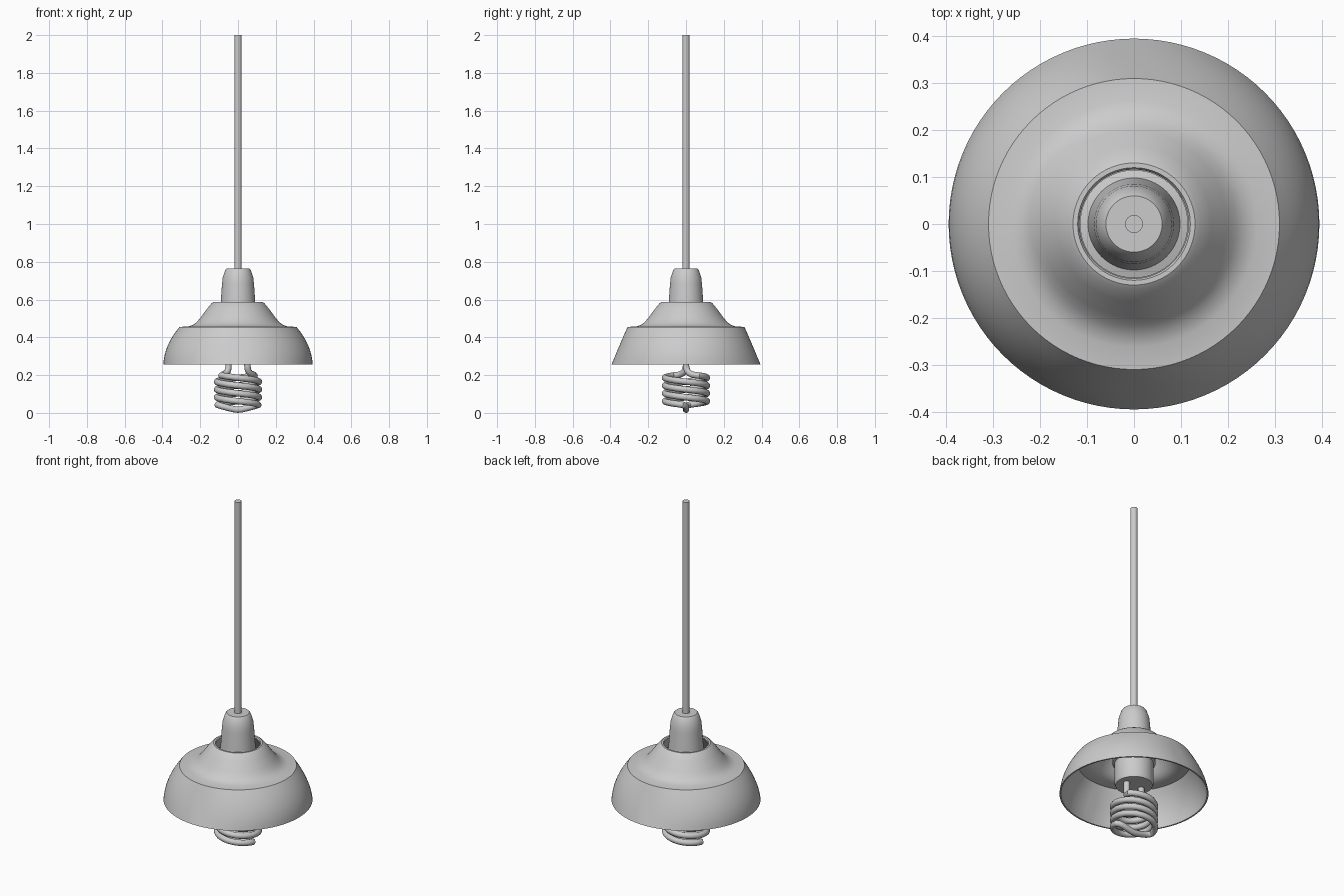
import bpy, bmesh
from math import cos, sin, pi, tau, radians

cube = bpy.data.objects.get("Cube")
if cube:
    bpy.data.objects.remove(cube)

grey = bpy.data.materials.new("light_grey")
grey.use_nodes = True
grey.diffuse_color = (0.6, 0.6, 0.6, 1)
grey.node_tree.nodes["Principled BSDF"].inputs["Base Color"].default_value = (0.6, 0.6, 0.6, 1)


def finish(obj):
    obj.data.materials.append(grey)
    bpy.ops.object.select_all(action='DESELECT')
    obj.select_set(True)
    bpy.context.view_layer.objects.active = obj
    if obj.type == 'CURVE':
        bpy.ops.object.convert(target='MESH')
    bpy.ops.object.shade_smooth_by_angle(angle=radians(32))


def lathe(name, profile, steps=96, closed=False):
    """Spin (radius, height, side bulge) points about z; the bulge swells the x sides only."""
    bm = bmesh.new()
    rings = []
    for r, z, *bulge in profile:
        swell = bulge[0] if bulge else 0
        ring = []
        for i in range(steps):
            a = tau * i / steps
            rad = r + swell * abs(cos(a))
            ring.append(bm.verts.new((rad * cos(a), rad * sin(a), z)))
        rings.append(ring)
    pairs = list(zip(rings, rings[1:]))
    if closed:
        pairs.append((rings[-1], rings[0]))
    else:
        bm.faces.new(rings[0])
        bm.faces.new(rings[-1])
    for a, b in pairs:
        for i in range(steps):
            j = (i + 1) % steps
            bm.faces.new((a[i], a[j], b[j], b[i]))
    bmesh.ops.recalc_face_normals(bm, faces=bm.faces)
    mesh = bpy.data.meshes.new(name)
    bm.to_mesh(mesh)
    bm.free()
    obj = bpy.data.objects.new(name, mesh)
    bpy.context.collection.objects.link(obj)
    finish(obj)


# Hanging cord
lathe("cord", [(0.019, 0.75), (0.019, 2.0)], 32)

# Socket: tapered cap, collar inside the neck, lamp holder below
lathe("socket", [(0.06, 0.765), (0.068, 0.755), (0.081, 0.715), (0.085, 0.68), (0.091, 0.59),
                 (0.098, 0.52), (0.115, 0.515), (0.115, 0.44), (0.104, 0.435),
                 (0.104, 0.32), (0.098, 0.305)], 64)

# Shade: a thin shell, lower skirt then flat shoulder, sloping cone and open neck
skirt = []
for i in range(9):
    t = i / 8
    skirt.append((0.395 - 0.085 * t, 0.255 + 0.2 * t, 0.08 * t * (1 - t)))
cone = [(0.262, 0.458), (0.238, 0.466), (0.217, 0.482), (0.198, 0.505), (0.165, 0.55),
        (0.14, 0.58), (0.13, 0.587), (0.12, 0.587)]
outer = skirt + cone
inner = [(p[0] - 0.008, p[1] - 0.006 * (k > 0), *p[2:]) for k, p in enumerate(outer[:-2])]
lathe("shade", outer + [(0.116, 0.58)] + inner[::-1], closed=True)

# Spiral bulb: one tube, its second half is the first turned half way round
half = [(0.05, 0, 0.32), (0.05, 0, 0.25), (0.051, 0.002, 0.235), (0.056, 0.009, 0.22),
        (0.066, 0.02, 0.209), (0.08, 0.035, 0.202)]
coil, steps = 0.111, 120
start, end = 0.65, 2 * tau - 0.35
for i in range(steps + 1):
    a = start + (end - start) * i / steps
    half.append((coil * cos(a), coil * sin(a), 0.198 - 0.152 * i / steps))
half += [(0.108, -0.02, 0.043), (0.097, -0.007, 0.039), (0.08, -0.001, 0.034),
         (0.05, 0, 0.026), (0.02, 0, 0.019)]
path = half + [(0, 0, 0.017)] + [(-x, -y, z) for x, y, z in reversed(half)]
curve = bpy.data.curves.new("spiral_bulb", 'CURVE')
curve.dimensions = '3D'
curve.bevel_depth = 0.017
curve.bevel_resolution = 4
curve.use_fill_caps = True
spline = curve.splines.new('POLY')
spline.points.add(len(path) - 1)
for point, co in zip(spline.points, path):
    point.co = (*co, 1)
bulb = bpy.data.objects.new("spiral_bulb", curve)
bpy.context.collection.objects.link(bulb)
finish(bulb)
